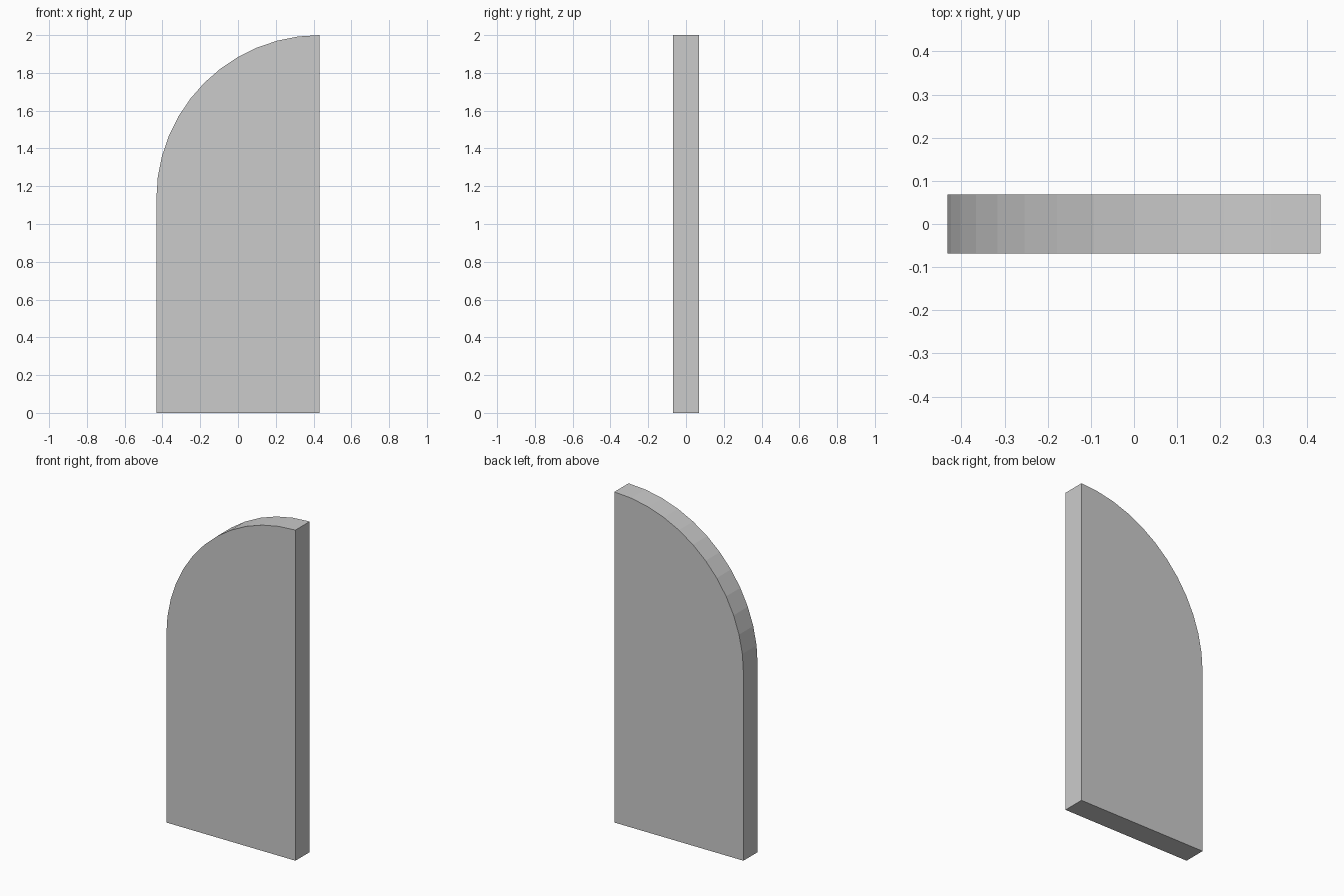
import bpy, bmesh, math

if "Cube" in bpy.data.objects:
    bpy.data.objects.remove(bpy.data.objects["Cube"])

HALF_W, HALF_D, TOP, STEPS = 0.432, 0.068, 2.0, 12
R = 2 * HALF_W

# Panel outline: square base, quarter-circle top rising to the right edge
outline = [(-HALF_W, 0), (HALF_W, 0)]
for i in range(STEPS + 1):
    a = math.pi / 2 * (1 - i / STEPS)
    outline.append((HALF_W - R * math.cos(a), TOP - R + R * math.sin(a)))

# Extrude the outline through the thickness
bm = bmesh.new()
face = bm.faces.new([bm.verts.new((x, -HALF_D, z)) for x, z in outline])
ext = bmesh.ops.extrude_face_region(bm, geom=[face], use_keep_orig=True)
verts = [g for g in ext["geom"] if isinstance(g, bmesh.types.BMVert)]
bmesh.ops.translate(bm, verts=verts, vec=(0, 2 * HALF_D, 0))
bmesh.ops.recalc_face_normals(bm, faces=bm.faces)

mesh = bpy.data.meshes.new("arched_panel")
bm.to_mesh(mesh)
bm.free()
panel = bpy.data.objects.new("arched_panel", mesh)
bpy.context.collection.objects.link(panel)
